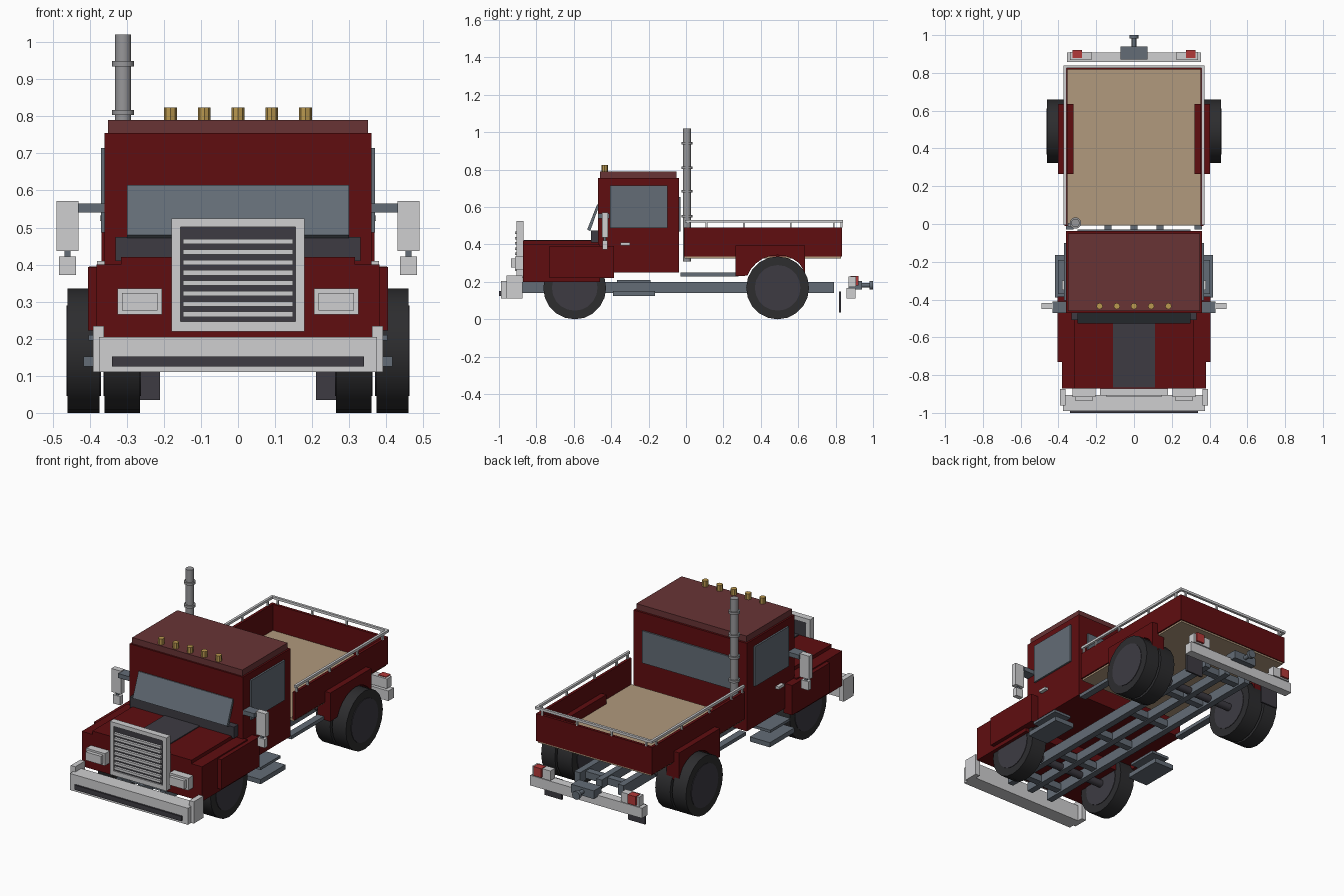
import bpy, bmesh, math
from mathutils import Matrix, Vector

cube = bpy.data.objects.get("Cube")
if cube:
    bpy.data.objects.remove(cube, do_unlink=True)


def material(name, r, g, b):
    m = bpy.data.materials.new(name)
    m.use_nodes = True
    m.diffuse_color = (r, g, b, 1)
    m.node_tree.nodes["Principled BSDF"].inputs["Base Color"].default_value = (r, g, b, 1)
    return m


RED = material("dark red paint", .115, .004, .005)
ROOF = material("faded red roof", .14, .034, .036)
WOOD = material("tan wood", .44, .32, .205)
STEEL = material("blue grey glass and steel", .125, .15, .18)
CHROME = material("light grey trim", .62, .62, .63)
PIPE = material("mid grey pipe", .31, .31, .32)
DARK = material("charcoal", .047, .044, .055)
TYRE = material("black rubber", .026, .026, .028)
GOLD = material("amber", .5, .32, .08)
LENS = material("red lens", .45, .04, .04)


def finish(name, bm, mat, smooth=False):
    bmesh.ops.recalc_face_normals(bm, faces=bm.faces)
    me = bpy.data.meshes.new(name)
    bm.to_mesh(me)
    bm.free()
    me.materials.append(mat)
    ob = bpy.data.objects.new(name, me)
    bpy.context.collection.objects.link(ob)
    if smooth:
        bpy.ops.object.select_all(action='DESELECT')
        ob.select_set(True)
        bpy.context.view_layer.objects.active = ob
        bpy.ops.object.shade_smooth_by_angle(angle=math.radians(35))
    return ob


def box(name, mat, x, y, z):
    """Box from its (min, max) range on each axis."""
    bm = bmesh.new()
    size = [r[1] - r[0] for r in (x, y, z)]
    mid = Vector([(r[0] + r[1]) / 2 for r in (x, y, z)])
    bmesh.ops.create_cube(bm, size=1, matrix=Matrix.Translation(mid) @ Matrix.Diagonal((*size, 1)))
    return finish(name, bm, mat)


def pair(name, mat, x, y, z):
    """The same box on both sides."""
    box("left_" + name, mat, x, y, z)
    box("right_" + name, mat, (-x[1], -x[0]), y, z)


def tube(name, mat, centre, radius, length, axis='Z', sides=16):
    turn = {'X': Matrix.Rotation(math.pi / 2, 4, 'Y'), 'Y': Matrix.Rotation(math.pi / 2, 4, 'X'),
            'Z': Matrix.Identity(4)}[axis]
    bm = bmesh.new()
    bmesh.ops.create_cone(bm, cap_ends=True, segments=sides, radius1=radius, radius2=radius,
                          depth=length, matrix=Matrix.Translation(centre) @ turn)
    return finish(name, bm, mat, True)


def prism(name, mat, profile, x0, x1):
    """Side profile of (y, z) points pushed across x."""
    bm = bmesh.new()
    face = bm.faces.new([bm.verts.new((x0, y, z)) for y, z in profile])
    new = bmesh.ops.extrude_face_region(bm, geom=[face])["geom"]
    bmesh.ops.translate(bm, vec=(x1 - x0, 0, 0), verts=[v for v in new if isinstance(v, bmesh.types.BMVert)])
    return finish(name, bm, mat)


# Chassis
pair("frame_rail", STEEL, (.12, .157), (-.88, .79), (.14, .2))
box("centre_rail", STEEL, (-.018, .018), (-.88, .79), (.145, .195))
for i in range(6):
    y = -.78 + i * .3
    box(f"cross_member_{i + 1}", STEEL, (-.15, .15), (y - .02, y + .02), (.15, .19))
pair("lower_step", STEEL, (.29, .417), (-.39, -.165), (.125, .152))
pair("upper_step", STEEL, (.29, .403), (-.37, -.19), (.195, .21))
pair("bed_side_strip", STEEL, (.32, .36), (-.03, .28), (.23, .25))

# Wheels: single in front, double at the back
R = .168
for y, label in ((-.595, "front"), (.49, "rear")):
    tube(label + "_axle", DARK, (0, y, R), .022, .56, 'X')
    for s, side in ((1, "left"), (-1, "right")):
        spans = [(.265, .36)] + ([(.373, .46)] if label == "rear" else [])
        for n, (a, b) in enumerate(spans):
            tube(f"{side}_{label}_tyre_{n + 1}", TYRE, (s * (a + b) / 2, y, R), R, b - a, 'X', 20)
            tube(f"{side}_{label}_hub_{n + 1}", DARK, (s * (a + b) / 2, y, R), .122, b - a + .006, 'X', 20)

# Cab
box("cab", RED, (-.36, .36), (-.47, -.038), (.25, .755))
box("cab_roof", ROOF, (-.35, .35), (-.46, -.05), (.755, .79))
pair("side_window", STEEL, (.36, .37), (-.405, -.1), (.487, .715))
box("rear_window", STEEL, (-.3, .3), (-.038, -.03), (.47, .655))
prism("windshield", STEEL, [(-.462, .615), (-.475, .615), (-.528, .48), (-.512, .472)], -.3, .3)
box("cowl", DARK, (-.33, .33), (-.508, -.47), (.41, .475))
pair("door_handle", CHROME, (.36, .38), (-.35, -.3), (.395, .41))
for i in range(5):
    tube(f"marker_light_{i + 1}", GOLD, ((i - 2) * .091, -.435, .807), .017, .034, sides=8)

# Hood and front fenders
box("hood", RED, (-.315, .315), (-.872, -.47), (.2, .42))
box("hood_stripe", DARK, (-.112, .112), (-.865, -.5), (.417, .425))
pair("front_fender", RED, (.315, .382), (-.872, -.46), (.2, .4))
pair("fender_flare", RED, (.35, .405), (-.73, -.385), (.222, .393))

# Grille
box("grille_panel", DARK, (-.156, .156), (-.9, -.87), (.245, .503))
pair("grille_frame_side", CHROME, (.155, .18), (-.907, -.87), (.22, .525))
box("grille_frame_top", CHROME, (-.156, .156), (-.907, -.87), (.502, .525))
box("grille_frame_bottom", CHROME, (-.156, .156), (-.907, -.87), (.22, .246))
for i in range(8):
    z = .266 + i * .028
    box(f"grille_slat_{i + 1}", CHROME, (-.148, .148), (-.914, -.895), (z - .007, z + .007))

# Headlights and front bumper
pair("headlight_housing", CHROME, (.205, .325), (-.915, -.87), (.265, .335))
pair("headlight_lens", CHROME, (.217, .313), (-.935, -.915), (.276, .324))
box("front_bumper", CHROME, (-.375, .375), (-.99, -.905), (.11, .205))
pair("front_bumper_end", CHROME, (.362, .391), (-.96, -.873), (.11, .235))
box("front_bumper_strip", DARK, (-.34, .34), (-1, -.99), (.125, .152))

# Mirrors
pair("mirror_arm", STEEL, (.36, .432), (-.47, -.41), (.54, .565))
pair("mirror", CHROME, (.43, .49), (-.45, -.418), (.437, .571))
pair("mirror_stem", STEEL, (.452, .468), (-.44, -.428), (.41, .45))
pair("lower_mirror", CHROME, (.437, .483), (-.447, -.42), (.372, .422))

# Exhaust stack
tube("exhaust_stack", PIPE, (-.31, .005, .665), .022, .71)
for i, z in enumerate((.55, .685, .81, .942)):
    tube(f"exhaust_ring_{i + 1}", PIPE, (-.31, .005, z), .03, .014)
box("exhaust_bracket", PIPE, (-.35, -.31), (-.012, .004), (.4, .42))

# Cargo bed
box("bed_floor", WOOD, (-.36, .36), (-.008, .83), (.325, .342))
pair("bed_wall", RED, (.352, .368), (-.01, .835), (.335, .492))
box("tailgate", RED, (-.352, .352), (.819, .835), (.335, .492))
pair("bed_rail", CHROME, (.358, .372), (-.005, .84), (.518, .532))
box("bed_rear_rail", CHROME, (-.358, .358), (.826, .84), (.518, .532))
for i, y in enumerate((.01, .11, .31, .56, .79)):
    pair(f"rail_post_{i + 1}", CHROME, (.36, .37), (y - .005, y + .005), (.49, .52))
for i in range(4):
    x = -.33 + i * .22
    box(f"rear_rail_post_{i + 1}", CHROME, (x - .005, x + .005), (.827, .836), (.49, .52))

# Rear fenders, arched over the wheels
arch = [(.49 + .175 * math.cos(a), R + .175 * math.sin(a))
        for a in (math.radians(22 + i * 136 / 10) for i in range(11))]
arch = [(min(y, .625), z) for y, z in arch]
outline = [(.265, .23), (.265, .395), (.636, .395), (.636, .232)] + arch
prism("left_rear_fender", RED, outline, .32, .402)
prism("right_rear_fender", RED, outline, -.402, -.32)

# Rear bumper, lamps, mudflaps and hitch
box("rear_bumper", CHROME, (-.355, .355), (.857, .907), (.11, .168))
pair("tail_lamp_housing", CHROME, (.225, .338), (.868, .91), (.172, .228))
pair("tail_lamp_lens", LENS, (.275, .325), (.88, .922), (.18, .232))
pair("mudflap", DARK, (.21, .32), (.818, .828), (.035, .148))
box("hitch_block", STEEL, (-.072, .072), (.87, .94), (.158, .205))
tube("hitch_shaft", STEEL, (0, .965, .182), .012, .06, 'Y')
tube("hitch_head", STEEL, (0, .991, .182), .024, .018, 'Y')
